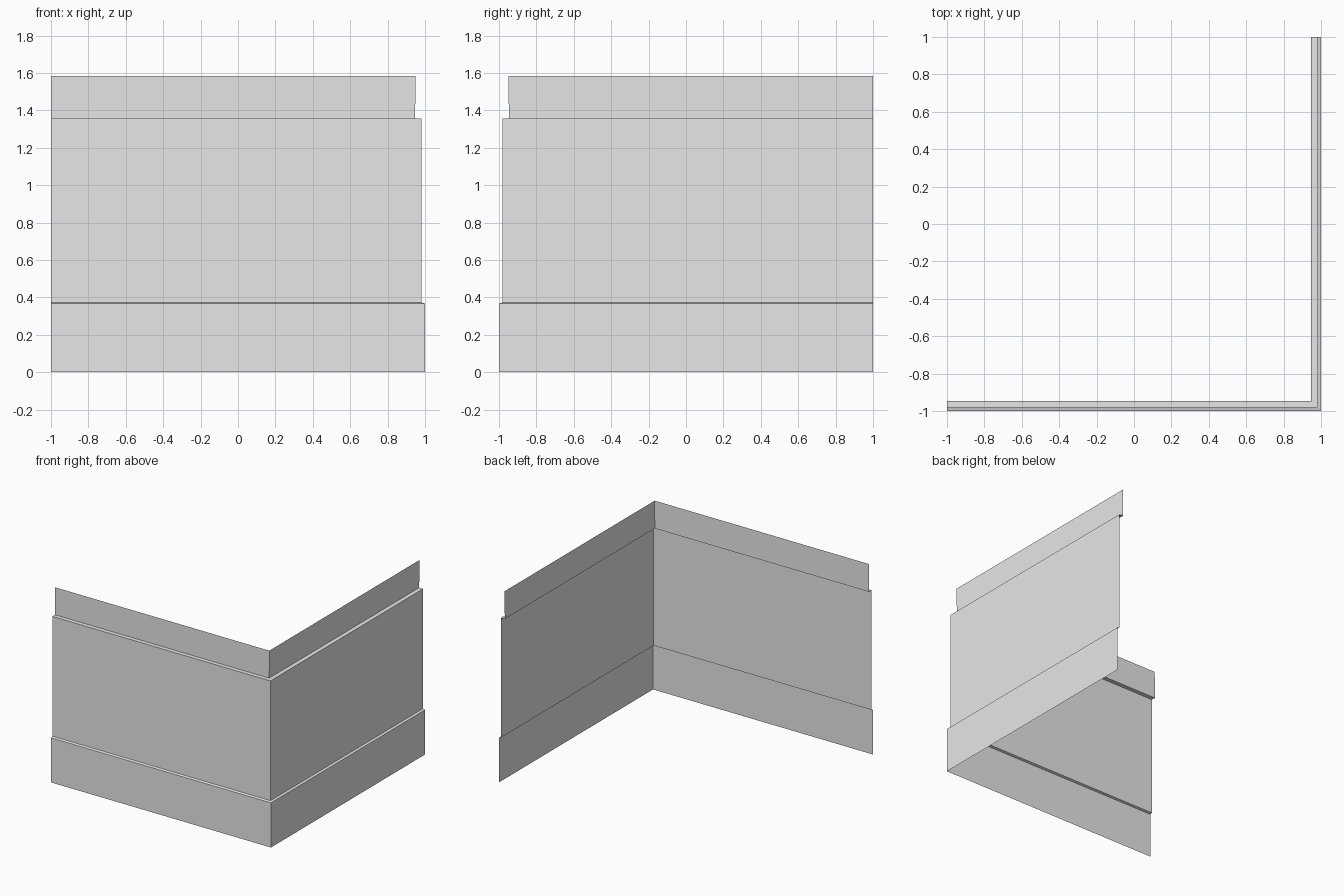
import bpy
import bmesh

cube = bpy.data.objects.get("Cube")
if cube:
    bpy.data.objects.remove(cube, do_unlink=True)

# Single plain grey finish
grey = bpy.data.materials.new("light_grey")
grey.use_nodes = True
colour = (0.8, 0.8, 0.8, 1.0)
grey.diffuse_color = colour
grey.node_tree.nodes["Principled BSDF"].inputs["Base Color"].default_value = colour


def corner_sheet(name, profile):
    """Sweep an (inset, height) profile along the mitred outside corner."""
    bm = bmesh.new()
    rows = []
    for inset, z in profile:
        path = [(-1, inset - 1), (1 - inset, inset - 1), (1 - inset, 1)]
        rows.append([bm.verts.new((x, y, z)) for x, y in path])
    for low, high in zip(rows, rows[1:]):
        for i in range(2):
            bm.faces.new((low[i], low[i + 1], high[i + 1], high[i]))
    mesh = bpy.data.meshes.new(name)
    bm.to_mesh(mesh)
    bm.free()
    mesh.materials.append(grey)
    obj = bpy.data.objects.new(name, mesh)
    bpy.context.collection.objects.link(obj)
    return obj


# Heights of the steps and how far each band is set back
base_top, panel_top, lip_top = 0.37, 1.357, 1.584
panel_inset, lip_inset = 0.018, 0.053

# Lower band with its narrow sloped ledge
corner_sheet("lower_band", [(0, 0), (0, base_top - 0.003), (panel_inset, base_top + 0.003)])
# Tall middle panel with its flat upper ledge
corner_sheet("middle_panel", [(panel_inset, base_top + 0.003),
                              (panel_inset, panel_top), (lip_inset, panel_top)])
# Set-back upper lip
corner_sheet("upper_lip", [(lip_inset, panel_top), (lip_inset - 0.002, lip_top)])
